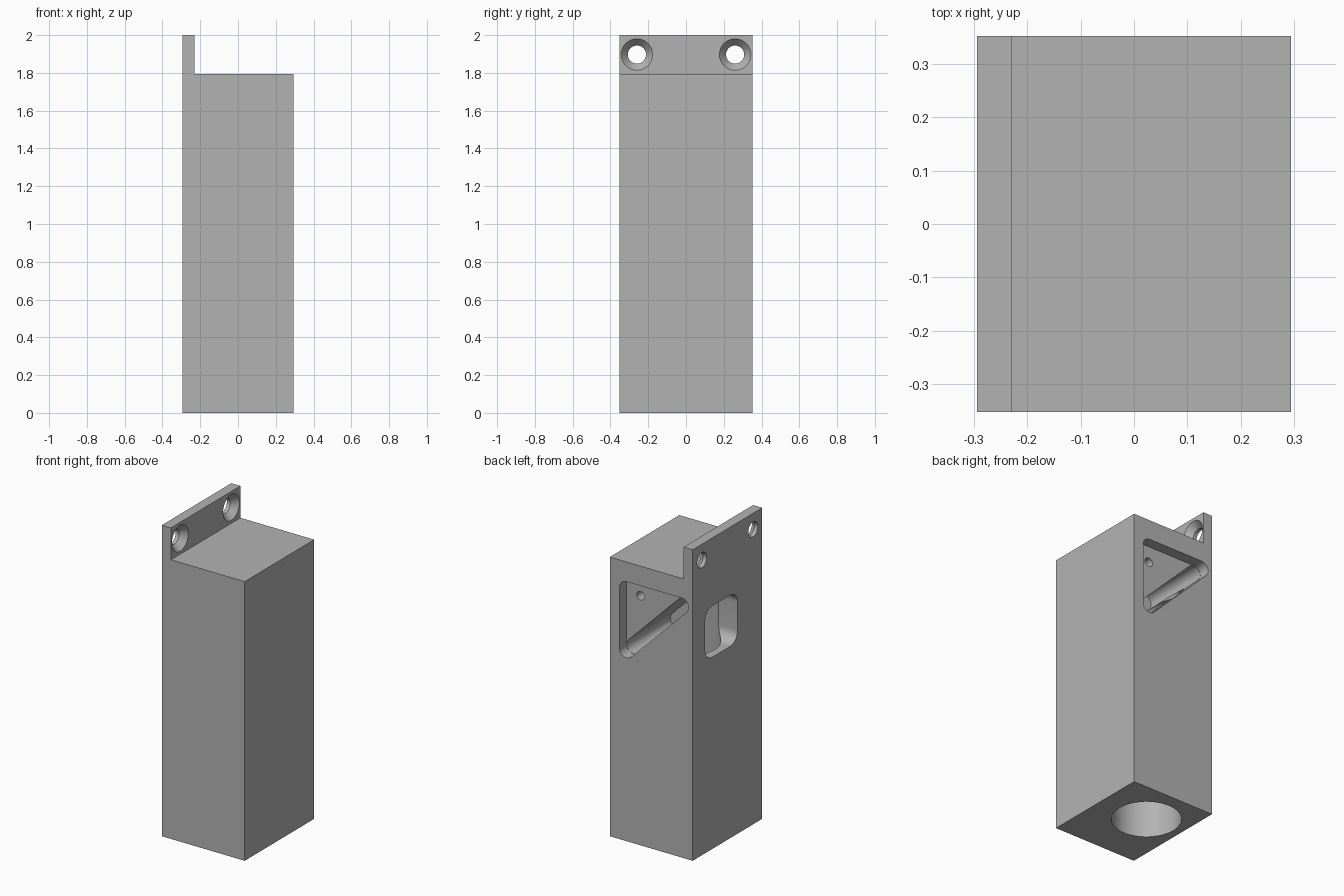
import bpy
import bmesh
from math import cos, sin, tau
from mathutils import Vector
from mathutils.geometry import convex_hull_2d

cube = bpy.data.objects.get("Cube")
if cube:
    bpy.data.objects.remove(cube, do_unlink=True)

grey = bpy.data.materials.new("plain_grey")
grey.use_nodes = True
colour = (0.45, 0.45, 0.45, 1)
grey.diffuse_color = colour
grey.node_tree.nodes["Principled BSDF"].inputs["Base Color"].default_value = colour


def rounded(centres, r, segments=48):
    """Outline wrapped round equal circles."""
    pts = [Vector((a + r * cos(tau * i / segments), b + r * sin(tau * i / segments)))
           for a, b in centres for i in range(segments)]
    return [pts[i] for i in convex_hull_2d(pts)]


def prism(name, axis, lo, hi, outline, top=None, clip=None):
    """Solid between two matching outlines along an axis, optionally cut by a plane."""
    place = {"x": lambda p, h: (h, p[0], p[1]),
             "y": lambda p, h: (p[0], h, p[1]),
             "z": lambda p, h: (p[0], p[1], h)}[axis]
    bm = bmesh.new()
    a = [bm.verts.new(place(p, lo)) for p in outline]
    b = [bm.verts.new(place(p, hi)) for p in (top or outline)]
    bm.faces.new(a)
    bm.faces.new(b)
    n = len(a)
    for i in range(n):
        j = (i + 1) % n
        bm.faces.new((a[i], a[j], b[j], b[i]))
    if clip:
        geom = bm.verts[:] + bm.edges[:] + bm.faces[:]
        cut = bmesh.ops.bisect_plane(bm, geom=geom, plane_co=clip[0], plane_no=clip[1],
                                     clear_outer=True)["geom_cut"]
        edges = [e for e in cut if isinstance(e, bmesh.types.BMEdge)]
        bmesh.ops.holes_fill(bm, edges=edges, sides=0)
    bmesh.ops.recalc_face_normals(bm, faces=bm.faces[:])
    mesh = bpy.data.meshes.new(name)
    bm.to_mesh(mesh)
    bm.free()
    obj = bpy.data.objects.new(name, mesh)
    bpy.context.collection.objects.link(obj)
    mesh.materials.append(grey)
    return obj


# Tall block with a mounting flange on one side
W, D, SHOULDER, FLANGE = 0.295, 0.353, 1.795, -0.23
body = prism("housing", "y", -D, D,
             [(-W, 0), (W, 0), (W, SHOULDER), (FLANGE, SHOULDER), (FLANGE, 2), (-W, 2)])

# Triangular lid recess, its screw hole, and the slanted mirror slot
R = 0.048
corner, upper, lower = (0.177, 1.62), (-0.217, 1.62), (0.177, 1.226)
cutters = [
    prism("lid_recess", "y", 0.283, 0.5, rounded([corner, upper, lower], R)),
    prism("mirror_slot", "y", -0.16, 0.3, rounded([upper, lower], R - 0.001)),
    prism("lid_screw_hole", "y", 0.05, 0.3, rounded([(0.125, 1.565)], 0.028, 24)),
]

# Light path: round bore from below and rounded window, both ending at the slot
mirror = ((upper[0], 0, upper[1]), (1, 0, 1))
CY, CZ, half = 0.063, 1.398, 0.09
cutters += [
    prism("bore", "z", -0.1, 1.72, rounded([(-0.041, CY)], 0.204, 64), clip=mirror),
    prism("window", "x", -0.4, 0.28,
          rounded([(CY + s * half, CZ + t * half) for s in (-1, 1) for t in (-1, 1)], 0.075),
          clip=mirror),
]

# Countersunk flange holes
for side in (-1, 1):
    c = [(side * 0.26, 1.897)]
    cutters.append(prism("flange_hole", "x", -0.4, -0.1, rounded(c, 0.048)))
    cutters.append(prism("countersink", "x", -0.275, -0.228,
                         rounded(c, 0.044), rounded(c, 0.085)))

# Cut everything out of the block
for cutter in cutters:
    mod = body.modifiers.new(cutter.name, "BOOLEAN")
    mod.operation = "DIFFERENCE"
    mod.solver = "EXACT"
    mod.object = cutter
graph = bpy.context.evaluated_depsgraph_get()
body.data = bpy.data.meshes.new_from_object(body.evaluated_get(graph))
body.modifiers.clear()
for cutter in cutters:
    bpy.data.objects.remove(cutter, do_unlink=True)

bpy.ops.object.select_all(action="DESELECT")
body.select_set(True)
bpy.context.view_layer.objects.active = body
bpy.ops.object.shade_smooth_by_angle(angle=0.5)
